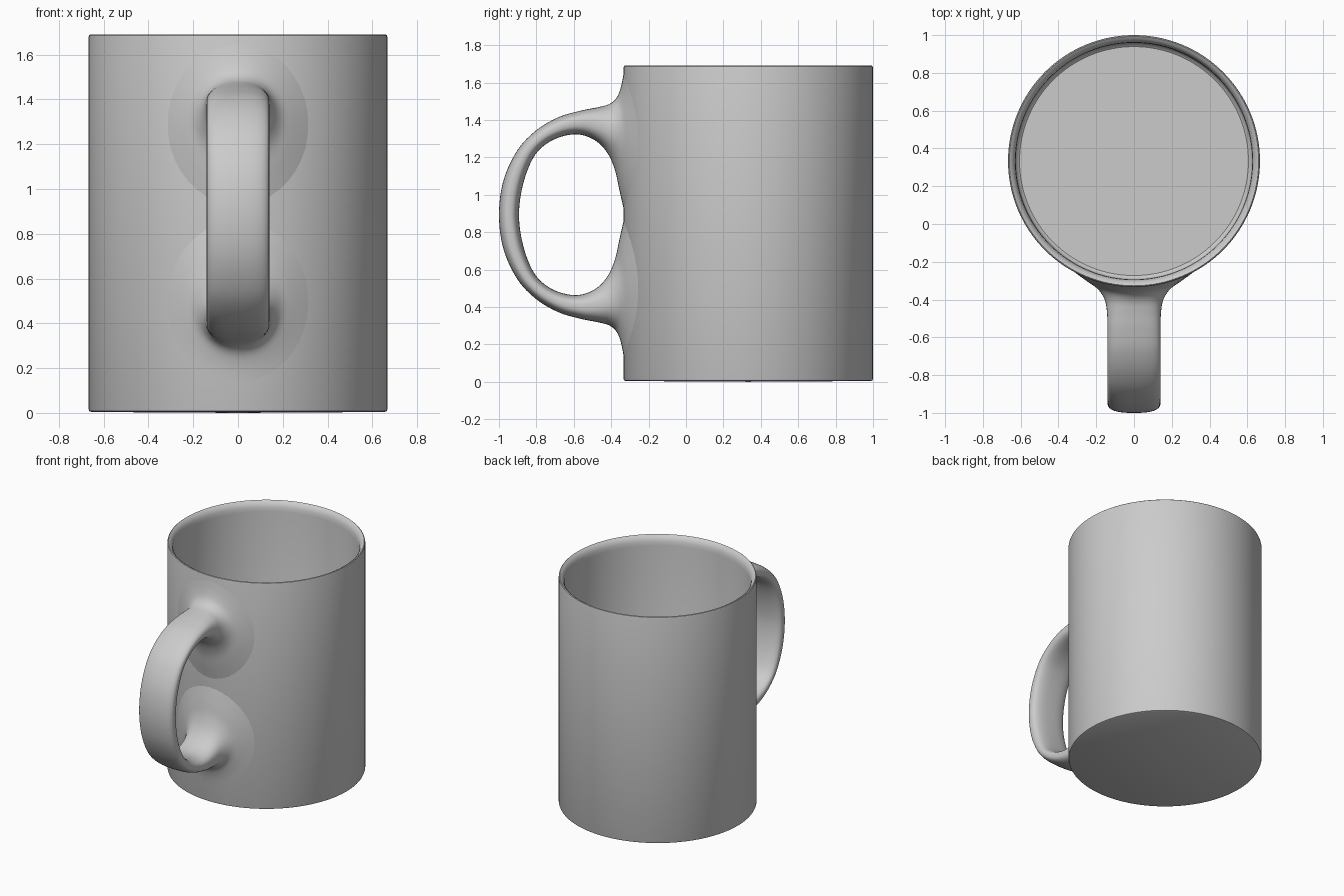
import bpy, bmesh, math
from mathutils import Vector

cube = bpy.data.objects.get("Cube")
if cube:
    bpy.data.objects.remove(cube, do_unlink=True)

RADIUS = 0.667      # outer radius of the cup
CUP_Y = 0.333       # cup axis
MID_Z = 0.893       # height the handle mirrors about
SEGMENTS = 128

glaze = bpy.data.materials.new("grey glaze")
glaze.use_nodes = True
grey = (0.6, 0.6, 0.6, 1)
glaze.diffuse_color = grey
glaze.node_tree.nodes["Principled BSDF"].inputs["Base Color"].default_value = grey


def finish(name, bm, angle):
    bmesh.ops.recalc_face_normals(bm, faces=bm.faces)
    mesh = bpy.data.meshes.new(name)
    bm.to_mesh(mesh)
    bm.free()
    mesh.materials.append(glaze)
    obj = bpy.data.objects.new(name, mesh)
    bpy.context.collection.objects.link(obj)
    bpy.ops.object.select_all(action='DESELECT')
    obj.select_set(True)
    bpy.context.view_layer.objects.active = obj
    bpy.ops.object.shade_smooth_by_angle(angle=math.radians(angle))
    return obj


# Cup: one profile turned around the axis, from base centre to inner floor
profile = [(0, 0), (0.655, 0.004), (0.664, 0.008), (RADIUS, 0.016),
           (RADIUS, 1.678), (0.665, 1.686), (0.66, 1.69), (0.647, 1.682),
           (0.636, 1.668), (0.629, 1.65), (0.626, 1.62),
           (0.626, 0.075), (0.62, 0.06), (0.606, 0.05), (0, 0.05)]
bm = bmesh.new()
verts = [bm.verts.new((r, CUP_Y, z)) for r, z in profile]
edges = [bm.edges.new(pair) for pair in zip(verts, verts[1:])]
bmesh.ops.spin(bm, geom=verts + edges, cent=(0, CUP_Y, 0), axis=(0, 0, 1),
               angle=math.tau, steps=SEGMENTS, use_duplicate=False)
bmesh.ops.remove_doubles(bm, verts=bm.verts, dist=0.0001)
finish("cup_body", bm, 35)

# Handle stations, middle to upper root:
# outer y, outer z, inner y, inner z, half width, wrap onto the cup
upper = [
    (-1.0, MID_Z, -0.893, MID_Z, 0.14, 0),
    (-0.975, 1.08, -0.87, 1.06, 0.14, 0),
    (-0.90, 1.24, -0.815, 1.20, 0.14, 0),
    (-0.80, 1.345, -0.742, 1.275, 0.14, 0),
    (-0.68, 1.415, -0.65, 1.315, 0.14, 0),
    (-0.56, 1.45, -0.56, 1.32, 0.14, 0),
    (-0.47, 1.468, -0.475, 1.283, 0.143, 0.2),
    (-0.41, 1.485, -0.415, 1.215, 0.155, 0.6),
    (-0.37, 1.52, -0.378, 1.125, 0.19, 1),
    (-0.347, 1.58, -0.355, 1.02, 0.25, 1),
    (-0.33, 1.67, -0.33, 0.91, 0.33, 1),
]


def mirrored(s):
    return (s[0], 2 * MID_Z - s[1], s[2], 2 * MID_Z - s[3], s[4], s[5])


stations = [Vector(s) for s in upper[::-1] + [mirrored(s) for s in upper[1:]]]


def smooth_path(points, steps):
    """Catmull-Rom interpolation through the stations."""
    result = []
    last = len(points) - 1
    for i in range(last):
        a, b, c, d = (points[min(max(k, 0), last)] for k in range(i - 1, i + 3))
        for n in range(steps):
            t = n / steps
            result.append(b + (c - a) * (t / 2)
                          + (a - b * 2.5 + c * 2 - d / 2) * t ** 2
                          + ((b - c) * 1.5 + (d - a) / 2) * t ** 3)
    return result + [points[-1]]


def soft(value, power):
    return math.copysign(abs(value) ** power, value)


# Loft rounded sections that flare into the cup wall
bm = bmesh.new()
rings = []
SIDES = 40
for oy, oz, iy, iz, width, wrap in smooth_path(stations, 6):
    outer, inner = Vector((0, oy, oz)), Vector((0, iy, iz))
    middle, half = (outer + inner) / 2, (outer - inner) / 2
    power = 0.75 + 0.25 * min(max(wrap, 0), 1)
    ring = []
    for k in range(SIDES):
        angle = math.tau * k / SIDES
        point = middle + half * soft(math.sin(angle), power)
        point.x = width * soft(math.cos(angle), power)
        point.y += wrap * (RADIUS - math.sqrt(RADIUS ** 2 - point.x ** 2))
        ring.append(bm.verts.new(point))
    rings.append(ring)
for first, second in zip(rings, rings[1:]):
    for k in range(SIDES):
        n = (k + 1) % SIDES
        bm.faces.new((first[k], first[n], second[n], second[k]))
finish("handle", bm, 60)
